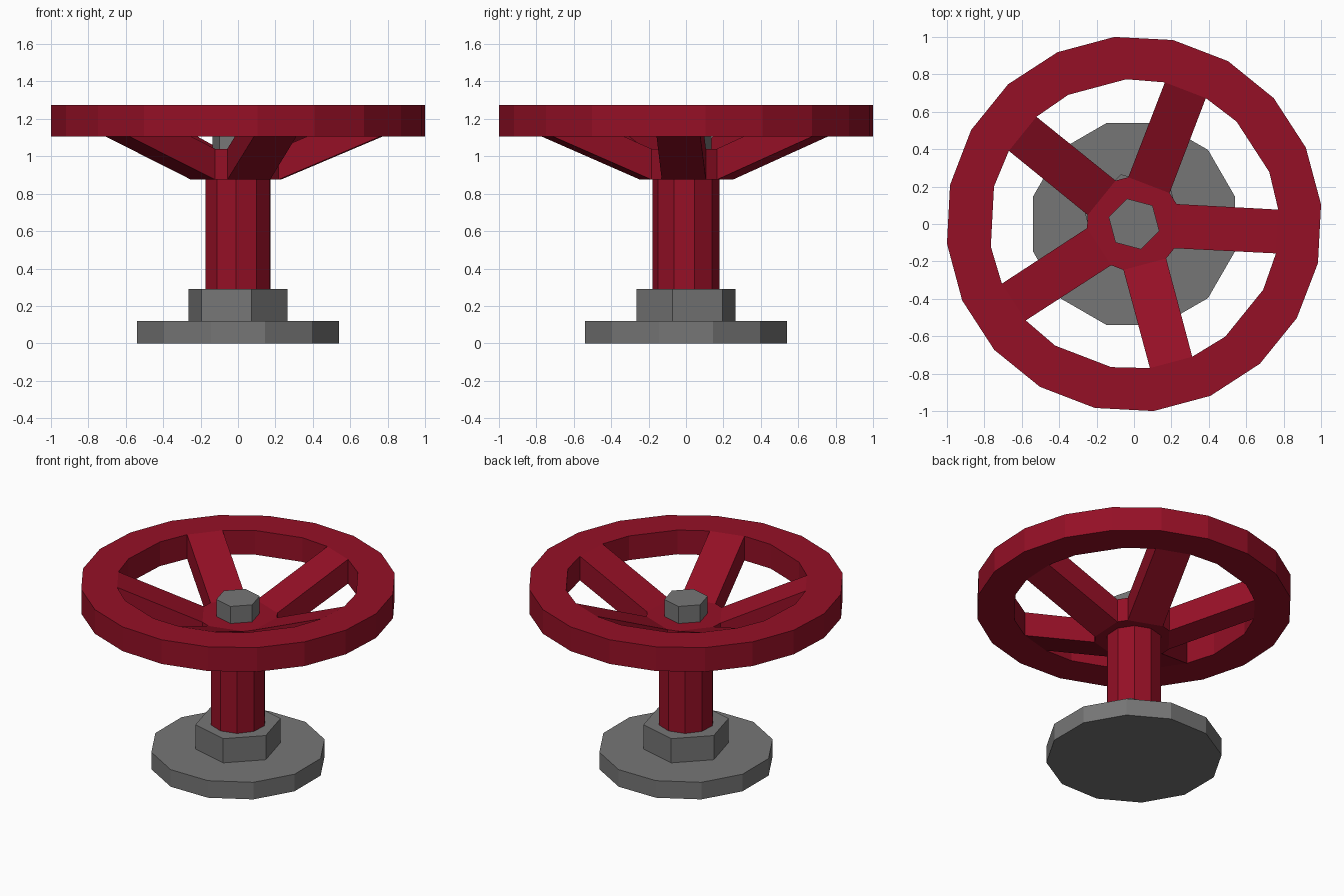
import bpy
import bmesh
from math import cos, sin, radians

cube = bpy.data.objects.get("Cube")
if cube:
    bpy.data.objects.remove(cube, do_unlink=True)


def make_material(name, color):
    mat = bpy.data.materials.new(name)
    mat.use_nodes = True
    mat.diffuse_color = color
    mat.node_tree.nodes["Principled BSDF"].inputs["Base Color"].default_value = color
    return mat


RED = make_material("deep red paint", (0.30, 0.005, 0.019, 1))
GREY = make_material("grey metal", (0.18, 0.18, 0.18, 1))
TURN = -3  # direction of the first spoke, in degrees


def finish(bm, name, mat):
    bmesh.ops.recalc_face_normals(bm, faces=bm.faces)
    mesh = bpy.data.meshes.new(name)
    bm.to_mesh(mesh)
    bm.free()
    mesh.materials.append(mat)
    obj = bpy.data.objects.new(name, mesh)
    bpy.context.collection.objects.link(obj)
    return obj


def ring(bm, angles, radius, z):
    return [bm.verts.new((radius * cos(radians(a)), radius * sin(radians(a)), z))
            for a in angles]


def prism(name, sides, radius, bottom, top, turn, mat):
    bm = bmesh.new()
    angles = [turn + 360 * i / sides for i in range(sides)]
    low, high = ring(bm, angles, radius, bottom), ring(bm, angles, radius, top)
    bm.faces.new(low)
    bm.faces.new(high)
    for i in range(sides):
        j = (i + 1) % sides
        bm.faces.new((low[i], low[j], high[j], high[i]))
    return finish(bm, name, mat)


def build_wheel(name):
    bm = bmesh.new()
    spokes = [TURN + 72 * k for k in range(5)]
    outer_angles = [s + a for s in spokes for a in (-9, 9, 27, 45)]
    inner_angles = [s + a for s in spokes for a in (-8.7, 8.7, 24, 48)]
    hub_angles = [s + a for s in spokes for a in (-28, 28)]
    # Each pair holds the bottom and top ring
    outer = [ring(bm, outer_angles, 1.0055, z) for z in (1.105, 1.275)]
    inner = [ring(bm, inner_angles, 0.775, z) for z in (1.105, 1.275)]
    hub = [ring(bm, hub_angles, 0.252, z) for z in (0.875, 1.04)]

    # Rim, left open on the inside where spokes join
    for i in range(20):
        j = (i + 1) % 20
        bm.faces.new((outer[0][i], outer[0][j], outer[1][j], outer[1][i]))
        for level in (0, 1):
            bm.faces.new((outer[level][i], outer[level][j],
                          inner[level][j], inner[level][i]))
        if i % 4:
            bm.faces.new((inner[0][i], inner[0][j], inner[1][j], inner[1][i]))

    # Hub caps and the narrow walls between spokes
    for level in (0, 1):
        bm.faces.new(hub[level])
    for k in range(5):
        a, b = 2 * k, 2 * k + 1
        c = (b + 1) % 10
        bm.faces.new((hub[0][b], hub[0][c], hub[1][c], hub[1][b]))
        # Sloping spoke
        r = 4 * k
        for level in (0, 1):
            bm.faces.new((hub[level][a], hub[level][b],
                          inner[level][r + 1], inner[level][r]))
        for h, n in ((a, r), (b, r + 1)):
            bm.faces.new((hub[0][h], inner[0][n], inner[1][n], hub[1][h]))
    return finish(bm, name, RED)


# Base
prism("base_plate", 12, 0.56, 0, 0.12, 15, GREY)
prism("base_nut", 6, 0.275, 0.12, 0.29, 45, GREY)

# Stem and handwheel
prism("stem", 10, 0.18, 0.29, 0.875, TURN + 18, RED)
build_wheel("handwheel")
prism("top_nut", 6, 0.14, 1.04, 1.16, 45, GREY)
